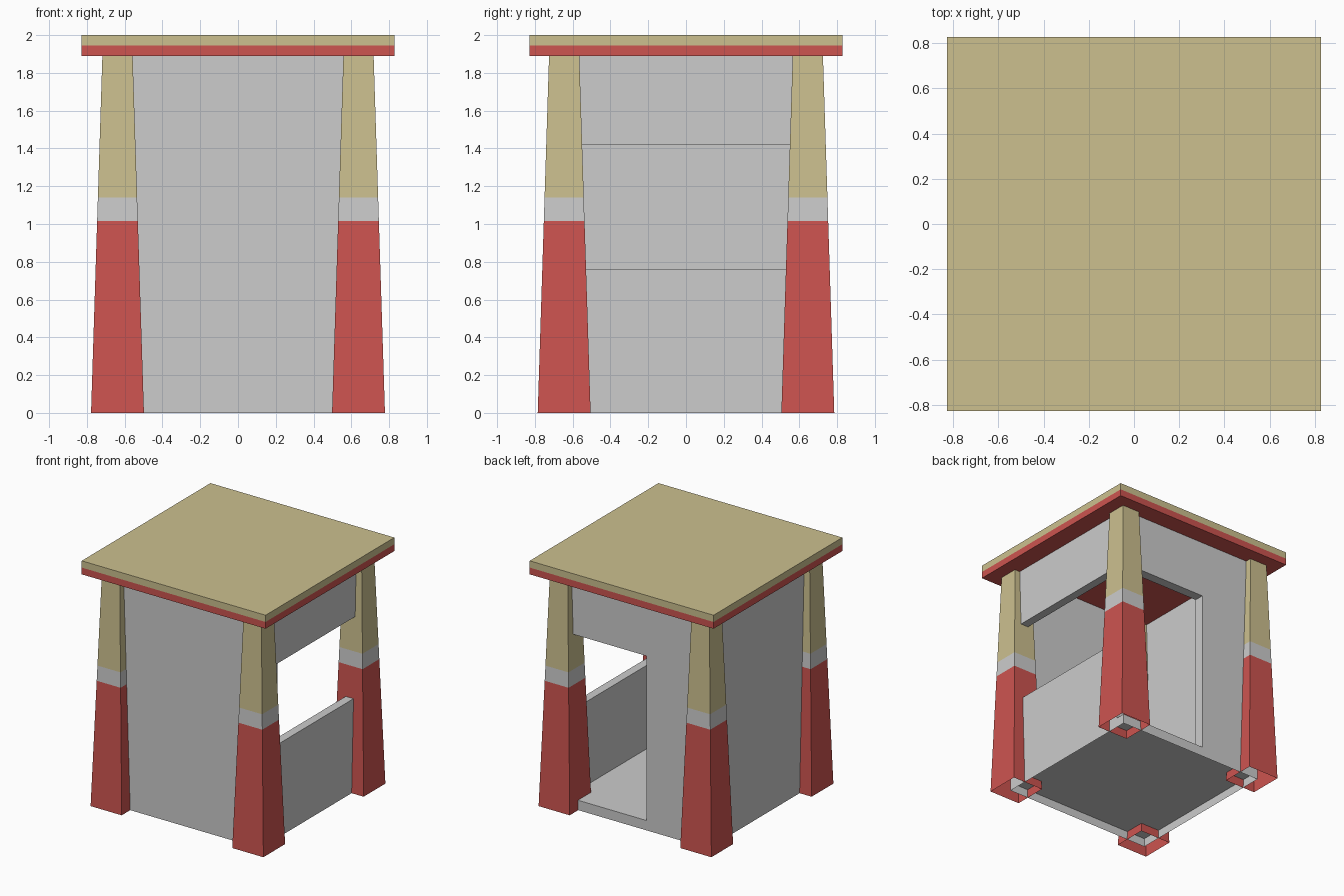
import bpy, bmesh

if "Cube" in bpy.data.objects:
    bpy.data.objects.remove(bpy.data.objects["Cube"])


def material(name, rgb):
    m = bpy.data.materials.new(name)
    m.diffuse_color = (*rgb, 1)
    m.use_nodes = True
    m.node_tree.nodes["Principled BSDF"].inputs["Base Color"].default_value = m.diffuse_color
    return m


RED = material("brick red", (0.61, 0.089, 0.08))
GREY = material("light grey", (0.604, 0.604, 0.604))
TAN = material("sand", (0.604, 0.527, 0.275))


def finish(name, bm, mats):
    me = bpy.data.meshes.new(name)
    bm.to_mesh(me)
    bm.free()
    for m in mats:
        me.materials.append(m)
    ob = bpy.data.objects.new(name, me)
    bpy.context.collection.objects.link(ob)
    return ob


def box(name, x, y, z, mat):
    bm = bmesh.new()
    bmesh.ops.create_cube(bm, size=1)
    for v in bm.verts:
        for i, (lo, hi) in enumerate((x, y, z)):
            v.co[i] = hi if v.co[i] > 0 else lo
    return finish(name, bm, [mat])


def tube(name, cx, cy, rings, mats):
    """Open square tube; rings are (half_x, half_y, z), one material per band."""
    bm = bmesh.new()
    loops = [[bm.verts.new((cx + sx * hx, cy + sy * hy, z))
              for sx, sy in ((-1, -1), (1, -1), (1, 1), (-1, 1))]
             for hx, hy, z in rings]
    for band, (a, b) in enumerate(zip(loops, loops[1:])):
        for i in range(4):
            j = (i + 1) % 4
            f = bm.faces.new((a[i], a[j], b[j], b[i]))
            f.material_index = band
    return finish(name, bm, mats)


# Main sizes
OX, OY = 0.67, 0.675        # outer faces of the walls
IX, IY = 0.60, 0.595        # inner faces of the walls
FLOOR, SILL, HEAD, TOP = 0.08, 0.76, 1.42, 1.89
DOOR = -0.118               # door jamb

# Roof: red fascia with sand coloured top slab
R = 0.828
box("roof_fascia", (-R, R), (-R, R), (TOP, 1.945), RED)
box("roof_top", (-R, R), (-R, R), (1.945, 2.0), TAN)

# Four tapered hollow pillars with three colour bands
def pillar_half(z):
    return 0.14 + (0.08 - 0.14) * z / TOP

for sx, side in ((-1, "left"), (1, "right")):
    for sy, end in ((-1, "front"), (1, "back")):
        rings = [(pillar_half(z), pillar_half(z), z) for z in (0, 1.017, 1.14, TOP)]
        tube(f"{end}_{side}_pillar", sx * 0.638, sy * 0.645, rings, [RED, GREY, TAN])

# Floor and the thin open skirt below it
box("floor", (-OX, OX), (-OY, OY), (FLOOR - 0.01, FLOOR), GREY)
tube("floor_skirt", 0, 0, [(OX, OY, 0), (OX, OY, FLOOR - 0.01)], [GREY])

# Solid front and left walls
box("front_wall", (-OX, OX), (-OY, -IY), (FLOOR, TOP), GREY)
box("left_wall", (-OX, -IX), (-IY, IY), (FLOOR, TOP), GREY)

# Right wall with a wide window opening between the pillars
box("right_wall_lower", (IX, OX), (-IY, IY), (FLOOR, SILL), GREY)
box("right_wall_lintel", (IX, OX), (-IY, IY), (HEAD, TOP), GREY)

# Back wall with a doorway reaching the right pillar
box("back_wall", (-OX, DOOR), (IY, OY), (FLOOR, TOP), GREY)
box("back_wall_lintel", (DOOR, OX), (IY, OY), (HEAD, TOP), GREY)
